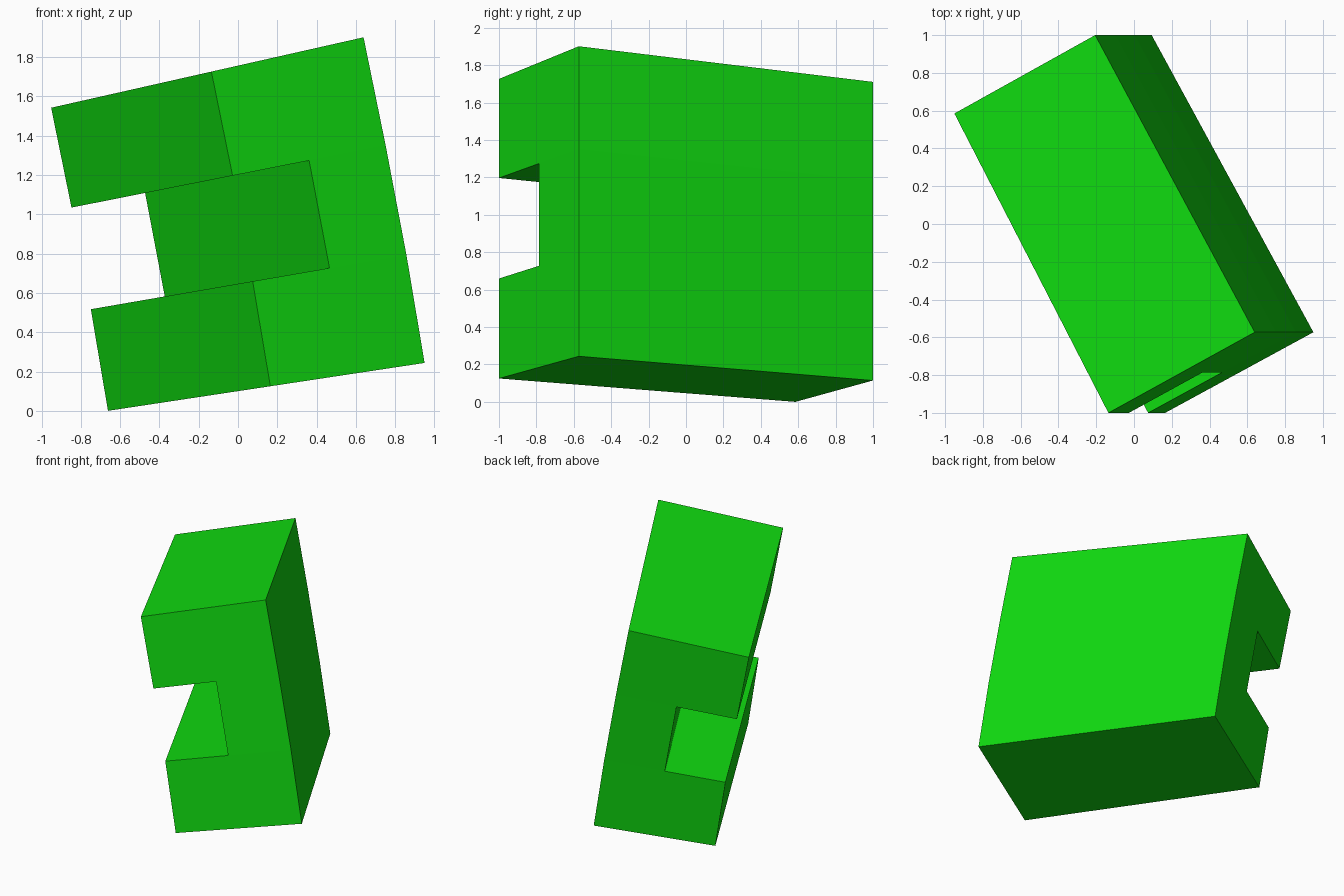
import bpy, bmesh, math

cube = bpy.data.objects.get("Cube")
if cube:
    bpy.data.objects.remove(cube, do_unlink=True)

# Single green material
green = bpy.data.materials.new("bright_green")
green.use_nodes = True
colour = (0.005, 0.70, 0.005, 1.0)
green.diffuse_color = colour
green.node_tree.nodes["Principled BSDF"].inputs["Base Color"].default_value = colour

# Plan corners (u, y): outer and inner corner at the front and back end
ENDS = [((0.021, -1.0), (0.815, -0.573)),
        ((-0.815, 0.585), (-0.051, 1.0))]

# Gently bent spine: centre x, centre z, tilt in degrees, from top to bottom
LEVELS = [(-0.156, 1.722, 12.7),
          (-0.048, 1.193, 11.2),
          (0.054, 0.656, 9.8),
          (0.144, 0.122, 8.6)]


def place(end, col, level):
    """Position of a profile point; col 0 = open side, 2 = closed side."""
    (u0, y0), (u1, y1) = ENDS[end]
    t = col / 2
    u, y = u0 + (u1 - u0) * t, y0 + (y1 - y0) * t
    cx, cz, tilt = LEVELS[level]
    a = math.radians(tilt)
    return (cx + u * math.cos(a), y, cz + u * math.sin(a))


bm = bmesh.new()
vert = {(e, c, l): bm.verts.new(place(e, c, l))
        for e in range(2) for c in range(3) for l in range(4)}

# C-shaped end caps
for end in range(2):
    for col in range(2):
        for lev in range(3):
            if (col, lev) == (0, 1):
                continue  # the notch
            bm.faces.new([vert[end, col, lev], vert[end, col + 1, lev],
                          vert[end, col + 1, lev + 1], vert[end, col, lev + 1]])

# Side walls follow the outline of the C
outline = [(0, 0), (0, 1), (1, 1), (1, 2), (0, 2), (0, 3),
           (1, 3), (2, 3), (2, 2), (2, 1), (2, 0), (1, 0)]
for p, q in zip(outline, outline[1:] + outline[:1]):
    bm.faces.new([vert[(0, *p)], vert[(0, *q)], vert[(1, *q)], vert[(1, *p)]])

bmesh.ops.recalc_face_normals(bm, faces=bm.faces)
mesh = bpy.data.meshes.new("notched_block")
bm.to_mesh(mesh)
bm.free()
mesh.materials.append(green)
block = bpy.data.objects.new("notched_block", mesh)
bpy.context.collection.objects.link(block)
